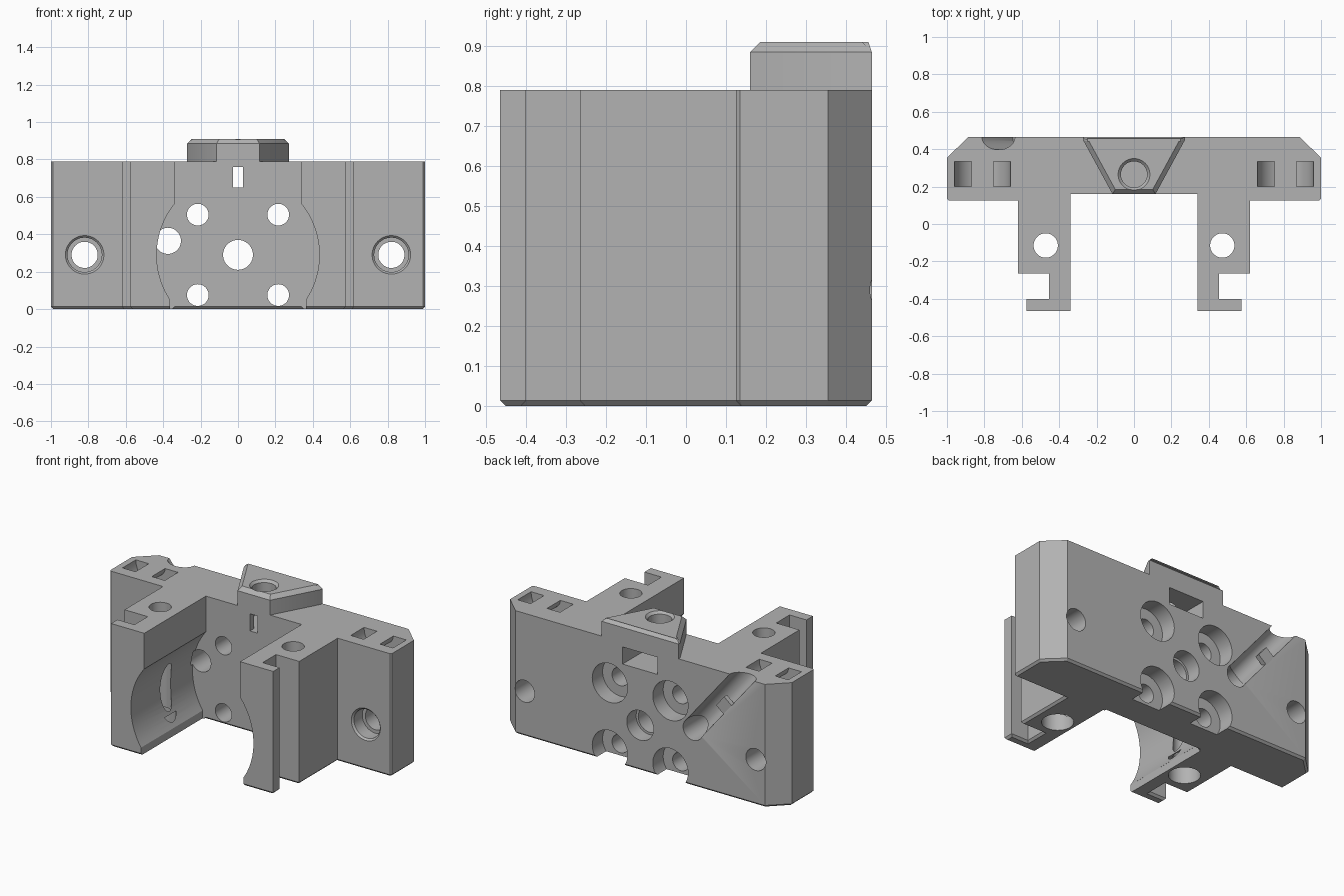
import bpy, bmesh, math
from mathutils import Vector

cube = bpy.data.objects.get("Cube")
if cube:
    bpy.data.objects.remove(cube, do_unlink=True)

TOP, BACK, WALL = 0.79, 0.465, 0.16   # body top, rear face, front face of the wall
AXIS_Z = 0.29                         # height of the round bore

grey = bpy.data.materials.new("plain_grey")
grey.use_nodes = True
grey.diffuse_color = (0.45, 0.45, 0.45, 1)
grey.node_tree.nodes["Principled BSDF"].inputs["Base Color"].default_value = grey.diffuse_color


def finish(name, bm):
    bmesh.ops.recalc_face_normals(bm, faces=bm.faces)
    mesh = bpy.data.meshes.new(name)
    bm.to_mesh(mesh)
    bm.free()
    mesh.materials.append(grey)
    ob = bpy.data.objects.new(name, mesh)
    bpy.context.collection.objects.link(ob)
    return ob


def prism(name, points, direction, chamfer=0, chamfer_z=0):
    """Extrude a flat outline; optionally chamfer the rim lying at chamfer_z."""
    bm = bmesh.new()
    face = bm.faces.new([bm.verts.new(p) for p in points])
    ext = bmesh.ops.extrude_face_region(bm, geom=[face], use_keep_orig=True)
    moved = [g for g in ext["geom"] if isinstance(g, bmesh.types.BMVert)]
    bmesh.ops.translate(bm, verts=moved, vec=direction)
    bmesh.ops.recalc_face_normals(bm, faces=bm.faces)
    if chamfer:
        rim = [e for e in bm.edges if all(abs(v.co.z - chamfer_z) < 1e-5 for v in e.verts)]
        bmesh.ops.bevel(bm, geom=rim, offset=chamfer, segments=1, affect='EDGES')
    return finish(name, bm)


def box(name, x, y, z):
    pts = [(x[0], y[0], z[0]), (x[1], y[0], z[0]), (x[1], y[1], z[0]), (x[0], y[1], z[0])]
    return prism(name, pts, (0, 0, z[1] - z[0]))


def rod(start, end, r1, r2=None, sides=48):
    a, b = Vector(start), Vector(end)
    bm = bmesh.new()
    bmesh.ops.create_cone(bm, cap_ends=True, segments=sides, radius1=r1,
                          radius2=r1 if r2 is None else r2, depth=(b - a).length)
    turn = (b - a).to_track_quat('Z', 'Y').to_matrix().to_4x4()
    turn.translation = (a + b) / 2
    bmesh.ops.transform(bm, matrix=turn, verts=bm.verts)
    return finish("cutter", bm)


def cut(target, cutter, keep=False):
    mod = target.modifiers.new("cut", 'BOOLEAN')
    mod.operation, mod.solver, mod.object = 'DIFFERENCE', 'EXACT', cutter
    bpy.context.view_layer.objects.active = target
    bpy.ops.object.modifier_apply(modifier=mod.name)
    if not keep:
        bpy.data.objects.remove(cutter, do_unlink=True)


def mirrored(half):
    return half + [(-x, y) for x, y in reversed(half)]


# Body: wall with two hooked arms
half = [(0.34, WALL), (0.34, -BACK), (0.575, -BACK), (0.575, -0.4), (0.455, -0.4),
        (0.455, -0.265), (0.62, -0.265), (0.62, 0.125), (0.99, 0.125), (1, 0.135),
        (1, 0.355), (0.885, BACK)]
body = prism("bracket_body", [(x, y, 0) for x, y in mirrored(half)], (0, 0, TOP), 0.013, 0)

# Wedge lug on top
wedge = mirrored([(0.115, WALL), (0.273, 0.45), (0.273, BACK)])
lug = prism("top_lug", [(x, y, TOP) for x, y in wedge], (0, 0, 0.12), 0.025, 0.91)

# Large round bore between the arms, opened straight at the bottom
cut(body, rod((0, -0.6, AXIS_Z), (0, WALL, AXIS_Z), 0.435, sides=96))
cut(body, box("cutter", (-0.363, 0.363), (-0.6, WALL), (-0.1, 0.05)))

# Centre hole and four counterbored screw holes
cut(body, rod((0, 0, AXIS_Z), (0, 0.6, AXIS_Z), 0.08))
cut(body, rod((0, 0.37, AXIS_Z), (0, 0.6, AXIS_Z), 0.095))
for x in (-0.215, 0.215):
    for z in (0.075, 0.505):
        cut(body, rod((x, 0, z), (x, 0.6, z), 0.058))
        cut(body, rod((x, 0.36, z), (x, 0.6, z), 0.125))

for s in (-1, 1):
    # Side mounting holes, counterbored from the front
    x = s * 0.82
    cut(body, rod((x, 0, AXIS_Z), (x, 0.6, AXIS_Z), 0.07))
    cut(body, rod((x, 0, AXIS_Z), (x, 0.22, AXIS_Z), 0.092))
    cut(body, rod((x, 0.115, AXIS_Z), (x, 0.14, AXIS_Z), 0.113, 0.088))
    # Vertical holes in the arms, counterbored from below
    x = s * 0.472
    cut(body, rod((x, -0.115, -0.1), (x, -0.115, 0.9), 0.065))
    cut(body, rod((x, -0.115, -0.1), (x, -0.115, 0.12), 0.092))
    # Curved strap tunnels
    arc = [math.pi * (1 + i / 16) for i in range(17)]
    ring = [(0.15 * math.cos(a), 0.15 * math.sin(a)) for a in arc]
    inner = [(0.058 * math.cos(a), 0.058 * math.sin(a)) for a in reversed(arc)]
    outline = [(-0.15, 0.1)] + ring + [(0.15, 0.1), (0.058, 0.1)] + inner + [(-0.058, 0.1)]
    cut(body, prism("cutter", [(s * 0.81 + u, 0.2, TOP + w) for u, w in outline], (0, 0.135, 0)))

# Nut pocket from the rear, with a narrow slit to the front
cut(body, box("cutter", (-0.125, 0.125), (0.2, 0.6), (0.65, 0.76)))
cut(body, box("cutter", (-0.027, 0.027), (0, 0.3), (0.65, 0.76)))

# Bolt hole through the lug into the nut pocket
bolt = rod((0, 0.265, 0.7), (0, 0.265, 1), 0.07)
cut(lug, bolt, keep=True)
cut(body, bolt)
cut(lug, rod((0, 0.265, 0.89), (0, 0.265, 0.92), 0.065, 0.095))

# Cable hole and diagonal cable groove on the rear
low, high = Vector((-0.375, 0.465, 0.365)), Vector((-0.725, 0.465, TOP))
along = (high - low).normalized()
side = Vector((-along.z, 0, along.x))
if side.z > 0:
    side = -side
cut(body, rod((low.x, WALL - 0.02, low.z), (low.x, 0.6, low.z), 0.07))
cut(body, rod(low, high + along * 0.2, 0.068))

# Small retaining tab over the groove
mid = low.lerp(high, 0.55)
corners = [mid + along * 0.045 * a + side * b
           for a, b in ((-1, 0), (1, 0), (1, 0.075), (-1, 0.075))]
prism("cable_tab", corners, (0, -0.03, 0))

# Smooth round walls, keep corners sharp
bpy.ops.object.select_all(action='DESELECT')
for ob in (body, lug):
    ob.select_set(True)
bpy.context.view_layer.objects.active = body
bpy.ops.object.shade_smooth_by_angle(angle=math.radians(30))
